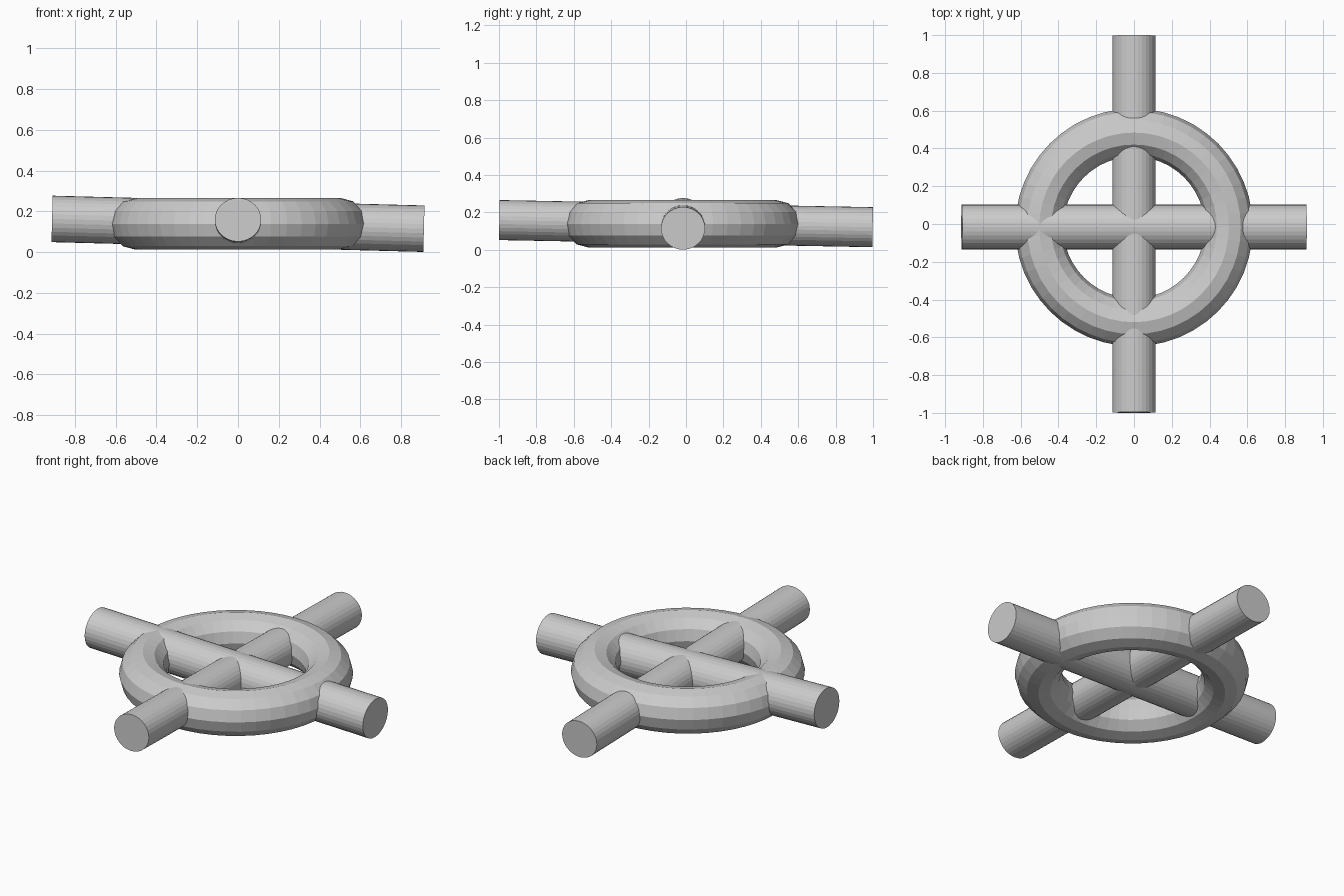
import bpy
from mathutils import Vector

cube = bpy.data.objects.get("Cube")
if cube:
    bpy.data.objects.remove(cube, do_unlink=True)

# Single plain material
GREY = (0.6, 0.6, 0.6, 1.0)
grey = bpy.data.materials.new("plain_grey")
grey.use_nodes = True
grey.diffuse_color = GREY
grey.node_tree.nodes["Principled BSDF"].inputs["Base Color"].default_value = GREY


def finish(name):
    obj = bpy.context.object
    obj.name = name
    obj.data.materials.append(grey)
    return obj


def rod(name, start, end, half_width, half_height):
    """Slightly flattened, tilted cylinder between two end centres."""
    start, end = Vector(start), Vector(end)
    axis = end - start
    bpy.ops.mesh.primitive_cylinder_add(vertices=32, radius=1, depth=axis.length,
                                        location=(start + end) / 2)
    obj = finish(name)
    # Local Y stays upright, local X lies level
    obj.rotation_euler = axis.to_track_quat('Z', 'Y').to_euler()
    obj.scale = (half_width, half_height, 1)
    return obj


# Faceted ring
bpy.ops.mesh.primitive_torus_add(major_segments=48, minor_segments=12,
                                 major_radius=0.502, minor_radius=0.127,
                                 location=(0, -0.018, 0.139))
finish("ring")

# Crossed rods, each dipping slightly toward one end
rod("side_to_side_rod", (-0.912, -0.016, 0.163), (0.912, -0.016, 0.115), 0.118, 0.114)
rod("front_to_back_rod", (0, -0.998, 0.159), (0, 0.998, 0.121), 0.114, 0.107)
